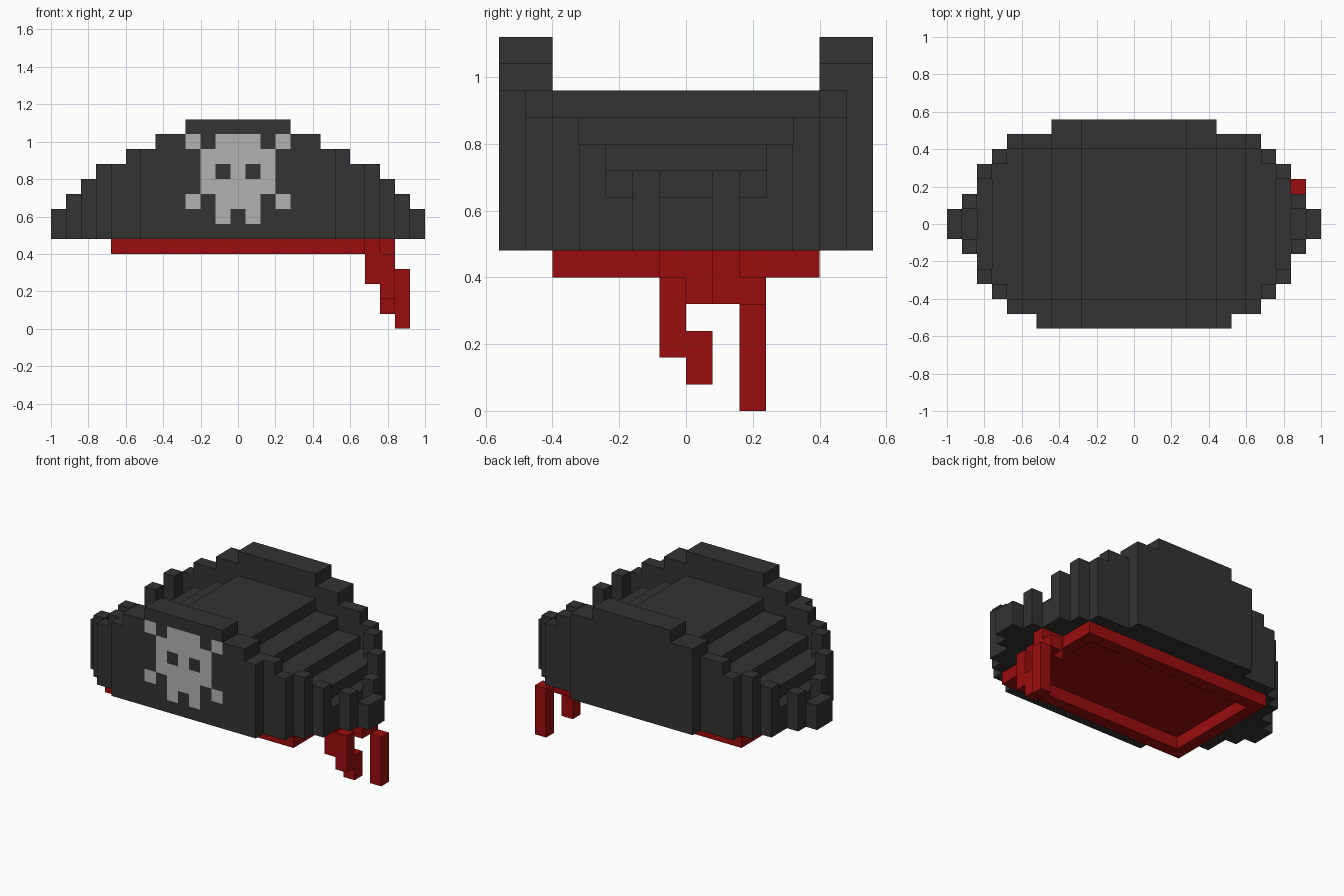
import bpy, bmesh
from mathutils import Vector

if "Cube" in bpy.data.objects:
    bpy.data.objects.remove(bpy.data.objects["Cube"])

U = 0.08  # size of one block; x cells are centred on 0, y cells start at 0


def material(name, rgb):
    m = bpy.data.materials.new(name)
    m.diffuse_color = (*rgb, 1)
    m.use_nodes = True
    m.node_tree.nodes["Principled BSDF"].inputs["Base Color"].default_value = m.diffuse_color
    return m


def block(i, j, k):
    """Cells in inclusive (low, high) ranges."""
    return {(a, b, c) for a in range(i[0], i[1] + 1)
            for b in range(j[0], j[1] + 1) for c in range(k[0], k[1] + 1)}


def build(name, cells, mat):
    """Make one mesh from cells, keeping only outer faces."""
    bm = bmesh.new()
    for c in cells:
        centre = Vector((c[0], c[1] + 0.5, c[2] + 0.5))
        for axis in range(3):
            for s in (-1, 1):
                n = [0, 0, 0]
                n[axis] = s
                if (c[0] + n[0], c[1] + n[1], c[2] + n[2]) in cells:
                    continue
                u, v = Vector((0, 0, 0)), Vector((0, 0, 0))
                u[(axis + 1) % 3] = 0.5
                v[(axis + 2) % 3] = 0.5 * s
                mid = centre + Vector(n) * 0.5
                bm.faces.new([bm.verts.new((mid + a * u + b * v) * U)
                              for a, b in ((-1, -1), (1, -1), (1, 1), (-1, 1))])
    bmesh.ops.remove_doubles(bm, verts=bm.verts, dist=1e-4)
    bmesh.ops.dissolve_limit(bm, angle_limit=0.01, verts=bm.verts, edges=bm.edges)
    me = bpy.data.meshes.new(name)
    bm.to_mesh(me)
    bm.free()
    me.materials.append(mat)
    bpy.context.collection.objects.link(bpy.data.objects.new(name, me))


black = material("black_felt", (0.033, 0.033, 0.033))
red = material("red_cloth", (0.33, 0.004, 0.004))
grey = material("bone_grey", (0.45, 0.45, 0.45))

# Hat profiles indexed by distance from the centre column
rim_top = [14] * 4 + [13] * 2 + [12] * 2 + [11] * 2 + [10, 9, 8]
outer = [7] * 7 + [6] * 2 + [5, 4, 2, 1]
inner = [5] * 9 + [4, 3, 1, 0]

# Raised brim around a stepped crown two blocks lower
hat = set()
for i in range(-12, 13):
    a = abs(i)
    back = 6 if a == 6 else outer[a]
    for j in range(-outer[a], back):
        crown = -inner[a] <= j < inner[a]
        top = rim_top[a] - (2 if crown else 0)
        hat |= block((i, i), (j, j), (6, top - 1))

# Skull and bones emblem, right half mirrored: z row -> columns
rows = {7: [1], 8: [0, 1, 3], 9: [0, 1, 2], 10: [0, 2],
        11: [0, 1, 2], 12: [0, 1, 3]}
emblem = {(s * i, -7, k) for k, cols in rows.items() for i in cols for s in (-1, 1)}

# Red headband ring and the lining inside it
band = block((-8, 8), (-5, 4), (5, 5)) - block((-7, 7), (-4, 3), (5, 5))
lining = block((-7, 7), (-4, 3), (6, 6))

# Knot with two hanging cloth tails
knot = block((9, 9), (0, 1), (4, 5)) | block((10, 10), (1, 1), (5, 5))
short_tail = (block((9, 9), (-1, -1), (3, 5)) | block((10, 10), (-1, -1), (2, 4))
              | block((10, 10), (0, 0), (1, 2)))
long_tail = block((10, 10), (1, 2), (4, 4)) | block((11, 11), (2, 2), (0, 3))

build("hat", hat - emblem - lining, black)
build("skull_emblem", emblem, grey)
build("headband", band | lining, red)
build("headband_knot", knot | short_tail | long_tail, red)
